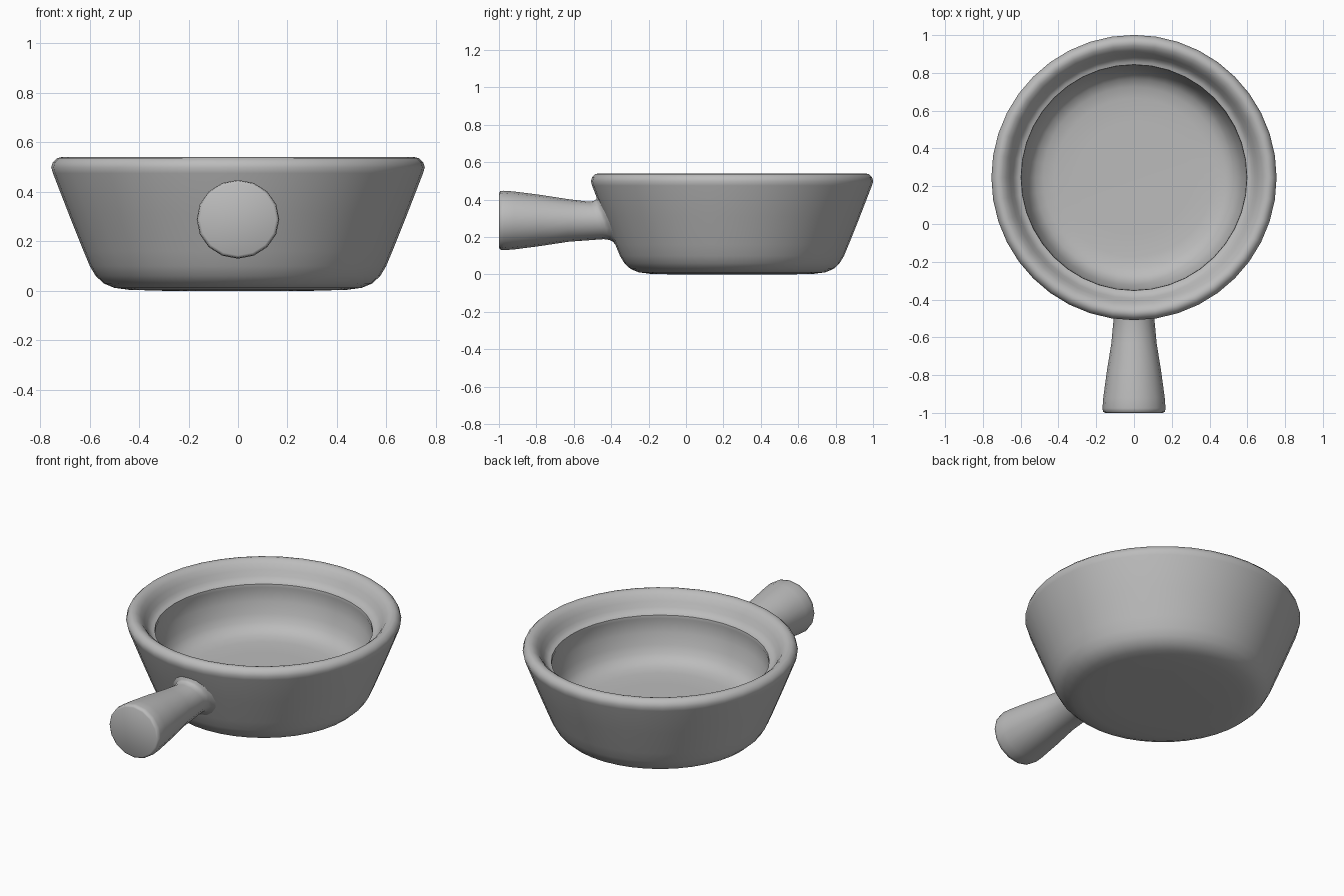
import bpy, bmesh, math

cube = bpy.data.objects.get("Cube")
if cube:
    bpy.data.objects.remove(cube, do_unlink=True)

clay = bpy.data.materials.new("plain grey clay")
clay.use_nodes = True
grey = (0.5, 0.5, 0.5, 1)
clay.diffuse_color = grey
clay.node_tree.nodes["Principled BSDF"].inputs["Base Color"].default_value = grey

BOWL_Y = 0.246


def loft(name, rings, angle):
    """Skin a list of closed rings with quads and cap both ends."""
    bm = bmesh.new()
    loops = [[bm.verts.new(p) for p in ring] for ring in rings]
    n = len(loops[0])
    for a, b in zip(loops, loops[1:]):
        for i in range(n):
            j = (i + 1) % n
            bm.faces.new((a[i], a[j], b[j], b[i]))
    bm.faces.new(loops[0])
    bm.faces.new(loops[-1])
    bmesh.ops.recalc_face_normals(bm, faces=bm.faces)
    mesh = bpy.data.meshes.new(name)
    bm.to_mesh(mesh)
    bm.free()
    obj = bpy.data.objects.new(name, mesh)
    bpy.context.collection.objects.link(obj)
    mesh.materials.append(clay)
    bpy.ops.object.select_all(action='DESELECT')
    obj.select_set(True)
    bpy.context.view_layer.objects.active = obj
    bpy.ops.object.shade_smooth_by_angle(angle=math.radians(angle))
    return obj


def circle(count):
    return [(math.cos(2 * math.pi * i / count), math.sin(2 * math.pi * i / count))
            for i in range(count)]


# Bowl: (radius, height) from under the base, over the rim, to the inner floor
profile = [
    (0.3, 0), (0.44, 0.004), (0.5, 0.012), (0.543, 0.03), (0.575, 0.06),
    (0.599, 0.1), (0.624, 0.16), (0.684, 0.31), (0.748, 0.475), (0.755, 0.499),
    (0.748, 0.52), (0.732, 0.536), (0.715, 0.54), (0.698, 0.536),
    (0.676, 0.519), (0.656, 0.489), (0.64, 0.46), (0.627, 0.443),
    (0.613, 0.434), (0.598, 0.43), (0.596, 0.412), (0.6, 0.396),
    (0.588, 0.33), (0.57, 0.265), (0.55, 0.221), (0.522, 0.191),
    (0.48, 0.172), (0.42, 0.163), (0.3, 0.16),
]
loft("bowl", [[(r * c, BOWL_Y + r * s, z) for c, s in circle(40)]
              for r, z in profile], 50)


# Handle: straight tapered grip, then a flared root that follows the bowl wall
def wall_y(x, z):
    radius = 0.624 + (z - 0.16) * 0.392
    return BOWL_Y - math.sqrt(radius ** 2 - x ** 2)


grip = [(0.146, -1), (0.156, -0.994), (0.159, -0.975), (0.155, -0.92),
        (0.137, -0.78), (0.114, -0.63)]
root = [(0.1, 0.05), (0.104, 0.024), (0.113, 0.007), (0.13, 0), (0.14, -0.01)]
WIDE, MID = 1.05, 0.289
rings = [[(r * c * WIDE, y, MID + r * s) for c, s in circle(16)] for r, y in grip]
for r, gap in root:
    ring = []
    for c, s in circle(16):
        x, z = r * c * WIDE, MID + r * s
        ring.append((x, wall_y(x, z) - gap, z))
    rings.append(ring)
loft("handle", rings, 60)
